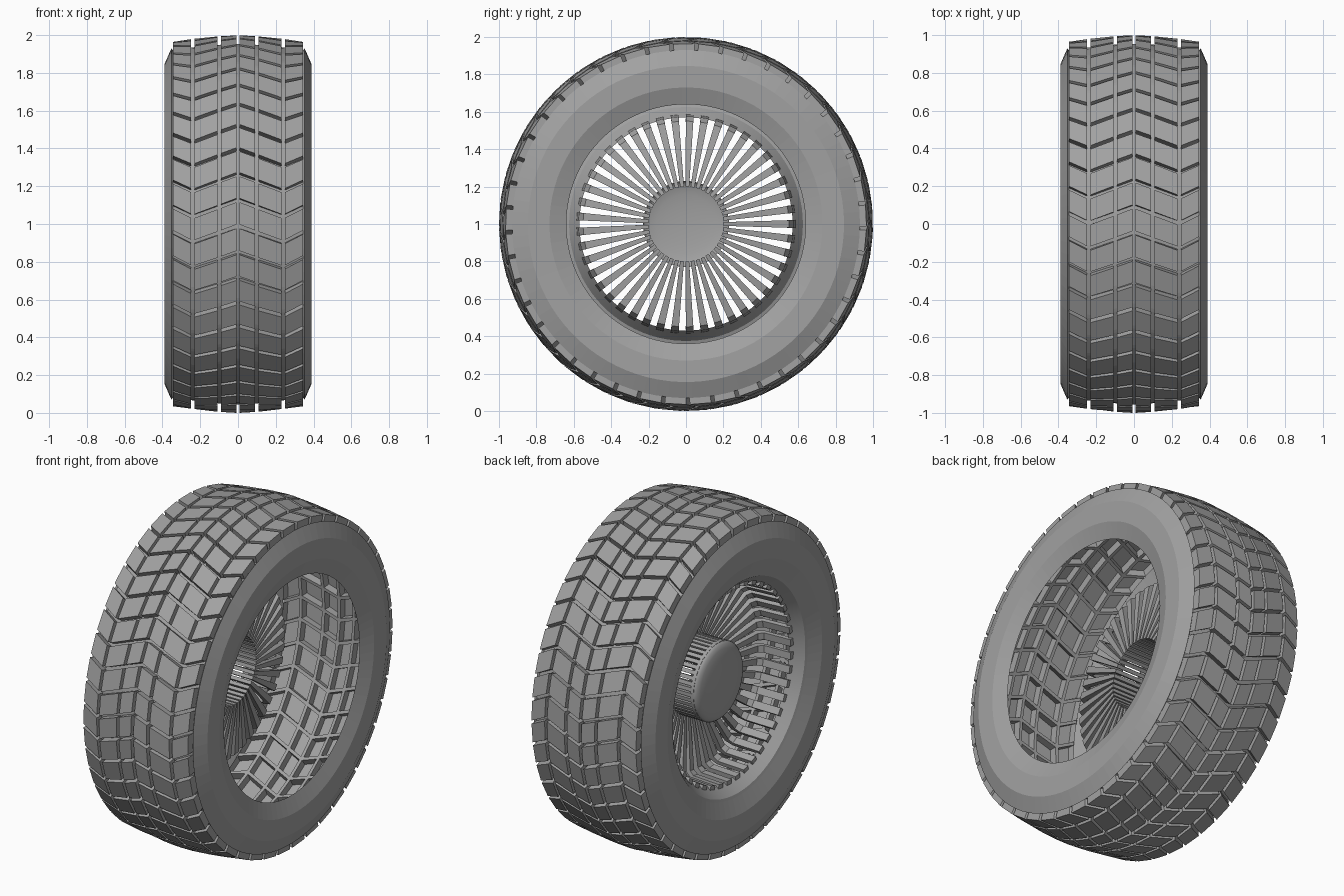
import bpy, bmesh, math
from math import sin, cos, pi

cube = bpy.data.objects.get("Cube")
if cube:
    bpy.data.objects.remove(cube)

SEGMENTS = 45
STEP = 2 * pi / SEGMENTS

grey = bpy.data.materials.new("mid_grey")
grey.use_nodes = True
grey.diffuse_color = (0.36, 0.36, 0.36, 1)
grey.node_tree.nodes["Principled BSDF"].inputs["Base Color"].default_value = grey.diffuse_color


def polar(x, r, a):
    """Point on the wheel: axle along x, angle measured upward from the front."""
    return (x, -r * cos(a), 1 + r * sin(a))


def finish(bm, name, smooth=None):
    bmesh.ops.recalc_face_normals(bm, faces=bm.faces)
    mesh = bpy.data.meshes.new(name)
    bm.to_mesh(mesh)
    bm.free()
    mesh.materials.append(grey)
    obj = bpy.data.objects.new(name, mesh)
    bpy.context.collection.objects.link(obj)
    if smooth:
        bpy.ops.object.select_all(action='DESELECT')
        obj.select_set(True)
        bpy.context.view_layer.objects.active = obj
        bpy.ops.object.shade_smooth_by_angle(angle=math.radians(smooth))
    return obj


def lathe(name, profile, steps, smooth=None):
    """Spin an (x, radius) profile around the axle."""
    bm = bmesh.new()
    rings = [[bm.verts.new(polar(x, r, 2 * pi * i / steps)) for i in range(steps)]
             for x, r in profile]
    for a, b in zip(rings, rings[1:]):
        for i in range(steps):
            j = (i + 1) % steps
            bm.faces.new((a[i], a[j], b[j], b[i]))
    bmesh.ops.remove_doubles(bm, verts=bm.verts, dist=0.0005)
    return finish(bm, name, smooth)


# Tread: groove floor grid with chevron rows, blocks pushed outward
def chevron(x):
    x = abs(x)
    return -0.09 * x / 0.24 if x < 0.24 else -0.09 + 0.055 * (x - 0.24) / 0.105


def tread():
    depth, gap = 0.045, 0.009
    half = [gap, 0.1 - gap, 0.1 + gap, 0.24 - gap, 0.24 + gap, 0.345]
    xs = [-x for x in reversed(half)] + half
    bm = bmesh.new()
    rows = []
    for i in range(SEGMENTS):
        for start in (0, 0.85):
            row = []
            for x in xs:
                r = 1 - depth - 0.035 * (abs(x) / 0.345) ** 1.5
                row.append(bm.verts.new(polar(x, r, (i + start) * STEP + chevron(x))))
            rows.append(row)
    blocks = []
    for i, row in enumerate(rows):
        nxt = rows[(i + 1) % len(rows)]
        for c in range(len(xs) - 1):
            face = bm.faces.new((row[c], row[c + 1], nxt[c + 1], nxt[c]))
            if i % 2 == 0 and c % 2 == 0:
                blocks.append(face)
    raised = bmesh.ops.extrude_discrete_faces(bm, faces=blocks)["faces"]
    for face in raised:
        for v in face.verts:
            r = math.hypot(v.co.y, v.co.z - 1)
            k = (r + depth) / r
            v.co.y *= k
            v.co.z = 1 + (v.co.z - 1) * k
    finish(bm, "tire_tread")


tread()

# Sidewalls on both sides
wall = [(0.345, 0.92), (0.353, 0.93), (0.39, 0.845), (0.388, 0.73), (0.355, 0.64)]
for side, name in ((1, "left_sidewall"), (-1, "right_sidewall")):
    lathe(name, [(side * x, r) for x, r in wall], 90)

# Rim flange leading from the tire bead to the spokes
lathe("rim_flange", [(-0.355, 0.64), (-0.35, 0.625), (-0.28, 0.57)], 90, 30)


# Spokes: slats along the barrel, inward to the hub, then forward to the cap
def spokes():
    outer = [(-0.3, 0.585, 0.021), (-0.12, 0.575, 0.021), (-0.075, 0.55, 0.02),
             (-0.02, 0.23, 0.011), (-0.21, 0.225, 0.011)]
    inner = [(-0.3, 0.56, 0.021), (-0.13, 0.552, 0.021), (-0.105, 0.53, 0.019),
             (-0.05, 0.2, 0.01), (-0.21, 0.2, 0.01)]
    # the hub run turns forward inside the radial run
    outer[3], inner[3] = (-0.02, 0.2, 0.01), (-0.05, 0.23, 0.011)
    outer[4], inner[4] = (-0.21, 0.2, 0.01), (-0.21, 0.23, 0.011)
    bm = bmesh.new()
    for i in range(SEGMENTS):
        a = (i + 0.5) * STEP
        sections = []
        for o, n in zip(outer, inner):
            sections.append([bm.verts.new(polar(x, r, a + s * w / r))
                             for (x, r, w), s in ((o, -1), (o, 1), (n, 1), (n, -1))])
        for p, q in zip(sections, sections[1:]):
            for k in range(4):
                m = (k + 1) % 4
                bm.faces.new((p[k], p[m], q[m], q[k]))
        bm.faces.new(sections[0])
        bm.faces.new(sections[-1])
    finish(bm, "wheel_spokes")


spokes()

# Domed hub cap
dome = [(-0.215 - 0.035 * cos(t * pi / 12), 0.225 * sin(t * pi / 12)) for t in range(7)]
lathe("hub_cap", dome + [(-0.205, 0.23), (-0.19, 0.23)], 64, 35)
